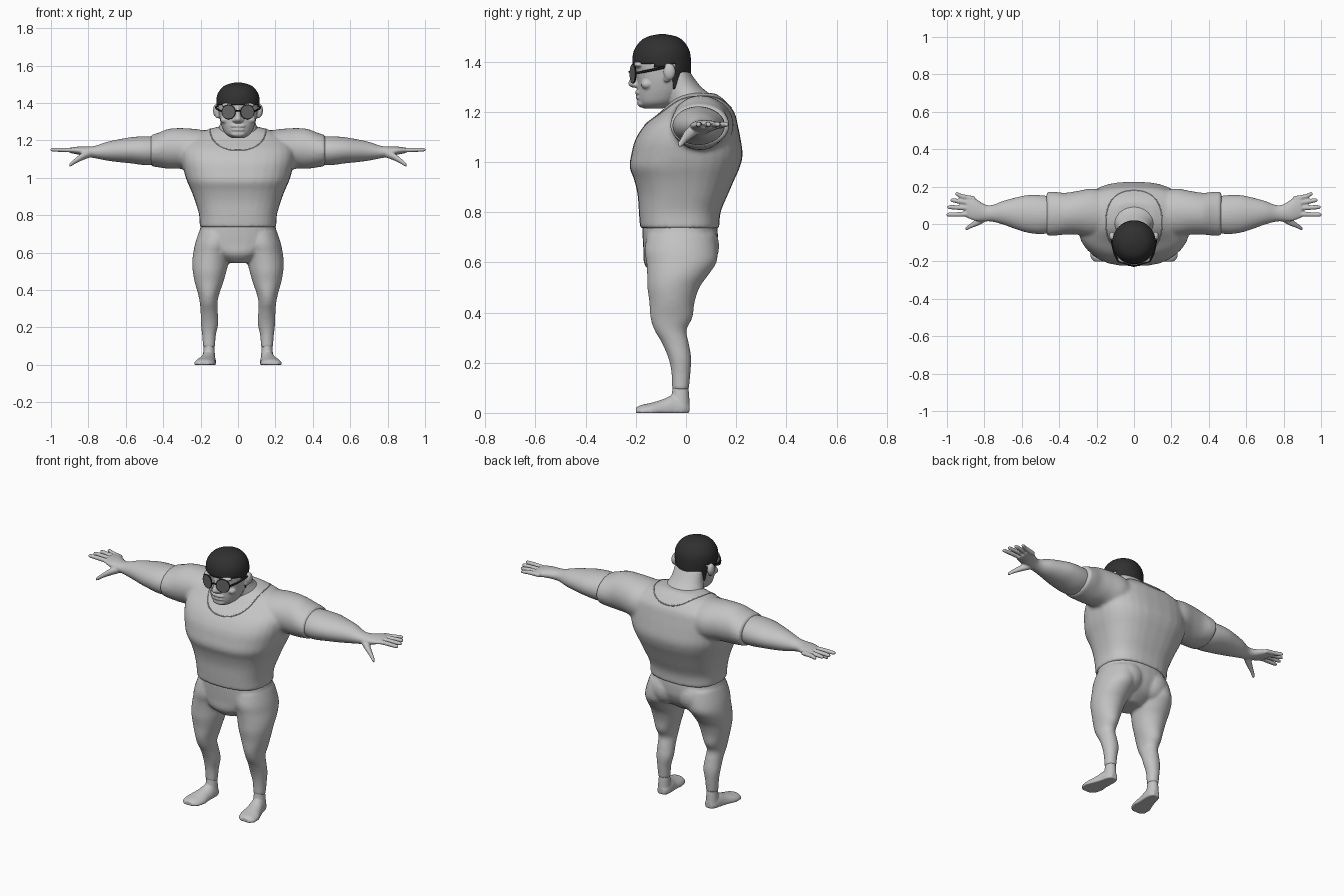
import bpy, bmesh, math
from mathutils import Matrix, Vector
from mathutils.bvhtree import BVHTree

cube = bpy.data.objects.get("Cube")
if cube:
    bpy.data.objects.remove(cube)


def material(name, value):
    m = bpy.data.materials.new(name)
    m.use_nodes = True
    colour = (value, value, value, 1)
    m.diffuse_color = colour
    m.node_tree.nodes["Principled BSDF"].inputs["Base Color"].default_value = colour
    return m


body_grey = material("body_grey", 0.55)
hair_black = material("hair_black", 0.03)
lens_grey = material("lens_grey", 0.13)
frame_black = material("frame_black", 0.012)

# Each ring is (position along axis, centre u, centre v, radius u, radius v)
ORDER = {"X": lambda t, u, v: (t, u, v),
         "Y": lambda t, u, v: (u, t, v),
         "Z": lambda t, u, v: (u, v, t)}


def spline(a, b, c, d, t):
    return 0.5 * (2*b + (c - a)*t + (2*a - 5*b + 4*c - d)*t*t + (3*b - a - 3*c + d)*t**3)


def power(x, p):
    return math.copysign(abs(x) ** (2 / p), x)


def loft(bm, axis, rings, side=1, p=2.0, floor=-9, steps=4, sides=32):
    rings = [rings[0]] + list(rings) + [rings[-1]]
    rows = []
    for i in range(1, len(rings) - 2):
        last = i == len(rings) - 3
        for s in range(steps + last):
            row = [spline(*q, s / steps) for q in zip(*rings[i-1:i+3])]
            rows.append(row)
    loops = []
    for t, cu, cv, ru, rv in rows:
        loop = []
        for k in range(sides):
            a = math.tau * k / sides
            x, y, z = ORDER[axis](t, cu + ru * power(math.cos(a), p),
                                  cv + rv * power(math.sin(a), p))
            loop.append(bm.verts.new((x * side, y, max(z, floor))))
        loops.append(loop)
    for a, b in zip(loops, loops[1:]):
        for k in range(sides):
            n = (k + 1) % sides
            bm.faces.new((a[k], a[n], b[n], b[k]))
    bm.faces.new(loops[0])
    bm.faces.new(loops[-1])


def ball(bm, centre, radii, side=1):
    x, y, z = centre
    m = Matrix.Translation((x * side, y, z)) @ Matrix.Diagonal((*radii, 1))
    bmesh.ops.create_uvsphere(bm, u_segments=20, v_segments=12, radius=1, matrix=m)


def finish(bm, name, mat, voxel=None, smooth=4):
    bmesh.ops.recalc_face_normals(bm, faces=bm.faces)
    mesh = bpy.data.meshes.new(name)
    bm.to_mesh(mesh)
    bm.free()
    mesh.materials.append(mat)
    mesh.shade_smooth()
    obj = bpy.data.objects.new(name, mesh)
    bpy.context.collection.objects.link(obj)
    if voxel:
        r = obj.modifiers.new("Fuse", "REMESH")
        r.mode = "VOXEL"
        r.voxel_size = voxel
        r.use_smooth_shade = True
        s = obj.modifiers.new("Soften", "SMOOTH")
        s.iterations = smooth
    return obj


def tube(name, points, radius, mat, cyclic=False):
    curve = bpy.data.curves.new(name, "CURVE")
    curve.dimensions = "3D"
    curve.bevel_depth = radius
    curve.bevel_resolution = 2
    curve.use_fill_caps = True
    line = curve.splines.new("POLY")
    line.points.add(len(points) - 1)
    for pt, co in zip(line.points, points):
        pt.co = (*co, 1)
    line.use_cyclic_u = cyclic
    curve.materials.append(mat)
    bpy.context.collection.objects.link(bpy.data.objects.new(name, curve))


SIDES = (("left", 1), ("right", -1))

# Shirt: barrel torso with short sleeves
bm = bmesh.new()
loft(bm, "Z", [(.735, 0, -.025, .205, .158), (.8, 0, -.025, .208, .163),
               (.87, 0, -.013, .228, .18), (.93, 0, -.007, .25, .2),
               (.98, 0, -.005, .272, .22), (1.03, 0, .004, .288, .222),
               (1.09, 0, .008, .3, .21), (1.15, 0, .022, .3, .184),
               (1.2, 0, .045, .27, .147), (1.25, 0, .05, .18, .1),
               (1.275, 0, .05, .1, .065)], p=2.6)
for _, s in SIDES:
    loft(bm, "X", [(.12, .05, 1.14, .12, .105), (.22, .06, 1.148, .13, .112),
                   (.3, .06, 1.157, .117, .109), (.37, .055, 1.155, .112, .107),
                   (.42, .055, 1.149, .117, .094), (.468, .055, 1.145, .118, .083)], s)
shirt = finish(bm, "shirt", body_grey, .01, 6)

# Neckline laid onto the shirt
bpy.context.view_layer.update()
tree = BVHTree.FromObject(shirt, bpy.context.evaluated_depsgraph_get())
neckline = []
for k in range(64):
    a = math.tau * k / 64
    hit = tree.ray_cast(Vector((.15 * power(math.cos(a), 2.4),
                                .008 + .172 * power(math.sin(a), 2.4), 2)), Vector((0, 0, -1)))[0]
    if hit:
        neckline.append(hit)
tube("neckline", neckline, .003, body_grey, True)

# Trousers: pelvis, buttocks and both legs
bm = bmesh.new()
loft(bm, "Z", [(.75, 0, -.025, .198, .15), (.7, 0, -.023, .207, .15),
               (.65, 0, -.025, .2, .145), (.59, 0, -.04, .13, .125),
               (.545, 0, -.05, .06, .07)], p=2.3)
for _, s in SIDES:
    ball(bm, (.088, .045, .665), (.095, .088, .095), s)
    loft(bm, "Z", [(.71, .11, -.02, .1, .135), (.65, .124, -.02, .105, .145),
                   (.6, .138, -.018, .101, .14), (.55, .147, -.033, .098, .122),
                   (.5, .152, -.05, .09, .104), (.44, .155, -.056, .076, .09),
                   (.38, .157, -.058, .057, .084), (.33, .157, -.062, .047, .064),
                   (.28, .154, -.043, .046, .054), (.22, .152, -.025, .047, .046),
                   (.16, .155, -.02, .037, .038), (.093, .155, -.022, .032, .034)], s)
finish(bm, "trousers", body_grey, .008, 5)

for label, s in SIDES:
    # Bare foot with flat sole
    bm = bmesh.new()
    loft(bm, "Z", [(.12, .155, -.022, .027, .029), (.08, .155, -.022, .03, .034),
                   (.03, .156, -.025, .034, .04)], s)
    loft(bm, "Y", [(.014, .154, .015, .02, .025), (-.01, .155, .015, .035, .045),
                   (-.05, .159, .015, .041, .056), (-.09, .167, .01, .047, .045),
                   (-.14, .176, .006, .057, .034), (-.18, .181, .005, .05, .026),
                   (-.2, .183, .005, .03, .016)], s, floor=0)
    finish(bm, label + "_foot", body_grey, .005, 3)

    # Forearm, palm, fingers and thumb
    bm = bmesh.new()
    loft(bm, "X", [(.43, .05, 1.145, .095, .075), (.5, .05, 1.145, .104, .077),
                   (.57, .054, 1.147, .1, .07), (.63, .057, 1.145, .085, .062),
                   (.7, .06, 1.142, .063, .05), (.76, .057, 1.138, .044, .034),
                   (.8, .06, 1.139, .046, .028), (.85, .077, 1.145, .06, .022),
                   (.895, .092, 1.147, .058, .015)], s)
    for root, tip_x, tip_y in ((.135, .957, .16), (.11, .982, .127),
                               (.083, .998, .09), (.053, 1.003, .05)):
        mid = (root + tip_y) / 2
        loft(bm, "X", [(.85, root, 1.145, .013, .013), (.92, mid, 1.149, .013, .012),
                       (tip_x - .012, tip_y, 1.15, .011, .01),
                       (tip_x, tip_y, 1.149, .005, .005)], s, sides=16)
    loft(bm, "X", [(.78, .045, 1.135, .024, .022), (.83, .015, 1.115, .022, .021),
                   (.87, -.008, 1.09, .014, .015), (.894, -.022, 1.072, .011, .012),
                   (.903, -.026, 1.066, .005, .005)], s, sides=16)
    finish(bm, label + "_arm", body_grey, .005, 3)

# Head and neck with face features
bm = bmesh.new()
loft(bm, "Z", [(1.2, 0, .045, .13, .115), (1.25, 0, .022, .112, .1),
               (1.3, 0, -.012, .092, .072), (1.36, 0, -.03, .085, .045)])
loft(bm, "Z", [(1.213, 0, -.13, .035, .038), (1.235, 0, -.115, .067, .073),
               (1.27, 0, -.104, .085, .09), (1.31, 0, -.1, .097, .095),
               (1.35, 0, -.1, .104, .1), (1.4, 0, -.098, .108, .108),
               (1.45, 0, -.096, .1, .1), (1.49, 0, -.095, .06, .065)], p=2.2)
ball(bm, (0, -.175, 1.235), (.04, .02, .018))
ball(bm, (0, -.187, 1.277), (.042, .017, .01))
ball(bm, (0, -.184, 1.257), (.038, .017, .01))
loft(bm, "Z", [(1.385, 0, -.197, .012, .014), (1.34, 0, -.2, .014, .02),
               (1.312, 0, -.204, .02, .027), (1.297, 0, -.198, .017, .018)])
for label, s in SIDES:
    ball(bm, (.019, -.2, 1.308), (.012, .014, .011), s)
    ball(bm, (.045, -.188, 1.388), (.045, .022, .012), s)
    ball(bm, (.07, -.155, 1.31), (.025, .025, .02), s)
    ball(bm, (.117, -.066, 1.36), (.017, .025, .034), s)
    ball(bm, (.108, -.075, 1.333), (.012, .014, .016), s)
finish(bm, "head", body_grey, .005, 3)

# Cropped hair, trimmed along the hairline
bm = bmesh.new()
loft(bm, "Z", [(1.28, 0, -.088, .09, .098), (1.34, 0, -.094, .106, .112),
               (1.39, 0, -.097, .115, .117), (1.44, 0, -.097, .112, .112),
               (1.48, 0, -.096, .088, .088), (1.5, 0, -.095, .055, .057),
               (1.51, 0, -.095, .012, .012)], sides=48)


def bare(face):
    x, y, z = face.calc_center_median()
    return z < (1.397 - abs(x) * .12 if y < -.045 else 1.295)


bmesh.ops.delete(bm, geom=[f for f in bm.faces if bare(f)], context="FACES")
hair = finish(bm, "hair", hair_black)
solid = hair.modifiers.new("Thickness", "SOLIDIFY")
solid.thickness = .01

# Round glasses
for label, s in SIDES:
    turn = Matrix.Translation((.05 * s, -.211, 1.352)) @ Matrix.Rotation(.3 * s, 4, "Z")
    bm = bmesh.new()
    bmesh.ops.create_cone(bm, cap_ends=True, segments=32, radius1=.036, radius2=.036,
                          depth=.007, matrix=turn @ Matrix.Rotation(math.pi / 2, 4, "X"))
    lens = finish(bm, label + "_lens", lens_grey)
    lens.data.shade_flat()
    rim = [turn @ Vector((.036 * math.cos(math.tau * k / 32), 0,
                          .036 * math.sin(math.tau * k / 32))) for k in range(32)]
    tube(label + "_rim", rim, .0035, frame_black, True)
    tube(label + "_temple", [(.084 * s, -.2, 1.354), (.104 * s, -.16, 1.362),
                             (.114 * s, -.12, 1.37), (.12 * s, -.075, 1.38)],
         .005, frame_black)
tube("bridge", [(-.016, -.222, 1.356), (0, -.226, 1.36), (.016, -.222, 1.356)],
     .004, frame_black)
